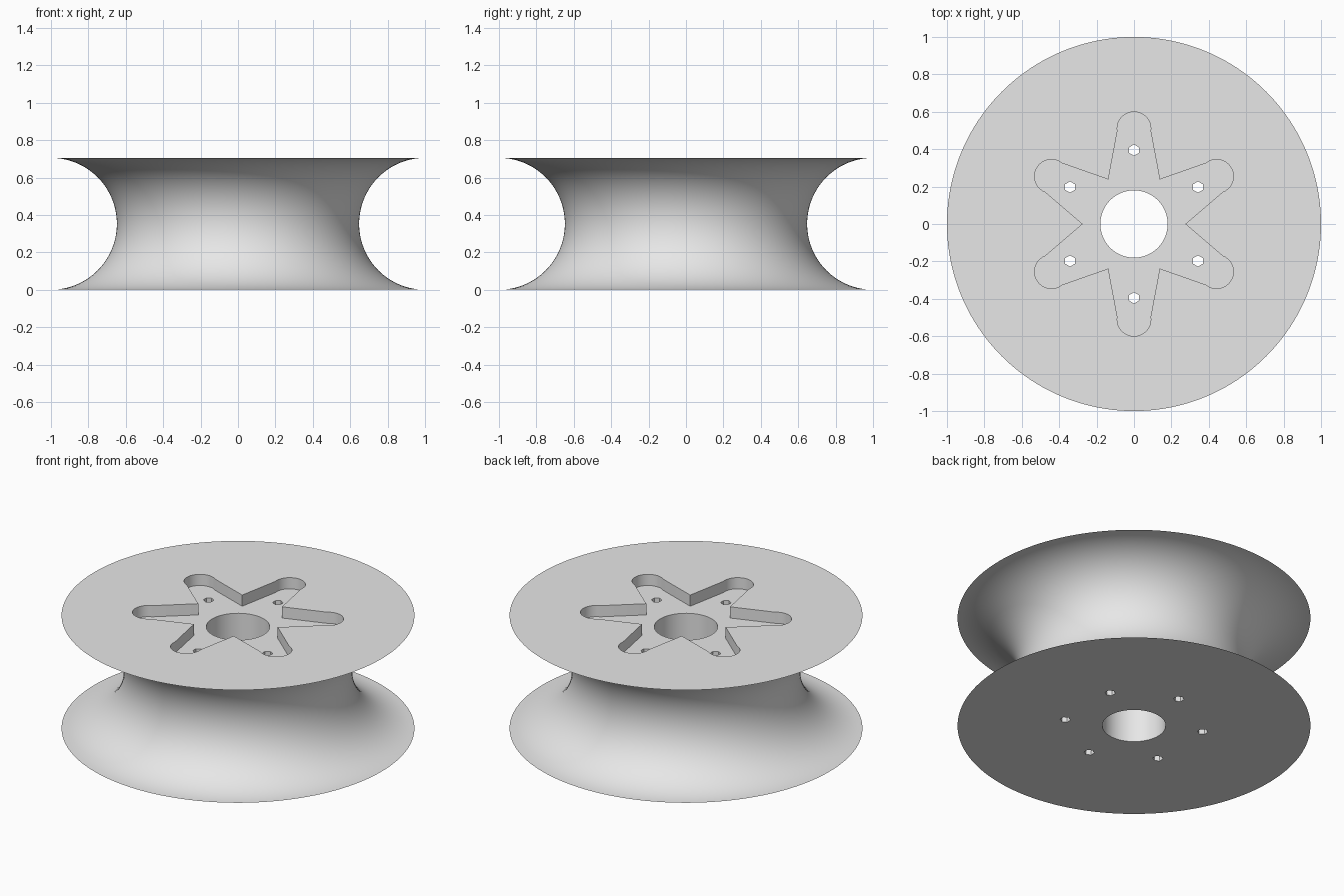
import bpy, bmesh
from math import sin, cos, pi, radians
from mathutils import Matrix

if "Cube" in bpy.data.objects:
    bpy.data.objects.remove(bpy.data.objects["Cube"], do_unlink=True)

HEIGHT = 0.705
FLOOR = HEIGHT - 0.07          # floor of the star recess
GROOVE = HEIGHT / 2            # groove radius
SIDES, STEPS = 160, 40

grey = bpy.data.materials.new("plain grey")
grey.use_nodes = True
grey.diffuse_color = (0.8, 0.8, 0.8, 1)
grey.node_tree.nodes["Principled BSDF"].inputs["Base Color"].default_value = (0.8, 0.8, 0.8, 1)


def make_object(name, bm):
    bmesh.ops.recalc_face_normals(bm, faces=bm.faces)
    mesh = bpy.data.meshes.new(name)
    bm.to_mesh(mesh)
    bm.free()
    mesh.materials.append(grey)
    obj = bpy.data.objects.new(name, mesh)
    bpy.context.collection.objects.link(obj)
    return obj


def prism(name, outline, bottom, top):
    bm = bmesh.new()
    face = bm.faces.new([bm.verts.new((x, y, bottom)) for x, y in outline])
    result = bmesh.ops.extrude_face_region(bm, geom=[face])
    verts = [v for v in result["geom"] if isinstance(v, bmesh.types.BMVert)]
    bmesh.ops.translate(bm, verts=verts, vec=(0, 0, top - bottom))
    return make_object(name, bm)


def circle(radius, sides, x=0, y=0, start=0):
    return [(x + radius * cos(start + 2 * pi * i / sides),
             y + radius * sin(start + 2 * pi * i / sides)) for i in range(sides)]


def cut(target, cutter):
    cutter.hide_render = True
    mod = target.modifiers.new("cut", 'BOOLEAN')
    mod.operation, mod.solver, mod.object = 'DIFFERENCE', 'EXACT', cutter
    bpy.context.view_layer.objects.active = target
    bpy.ops.object.modifier_apply(modifier=mod.name)
    bpy.data.objects.remove(cutter, do_unlink=True)


# Pulley wheel: stacked rings following a half-round groove, capped by flat discs
bm = bmesh.new()
rings = []
for i in range(STEPS + 1):
    a = pi * i / STEPS
    radius, z = 1 - GROOVE * sin(a), GROOVE * (1 - cos(a))
    rings.append([bm.verts.new((x, y, z)) for x, y in circle(radius, SIDES)])
for low, high in zip(rings, rings[1:]):
    for j in range(SIDES):
        k = (j + 1) % SIDES
        bm.faces.new((low[j], low[k], high[k], high[j]))
bm.faces.new(rings[0])
bm.faces.new(rings[-1])
wheel = make_object("grooved_wheel", bm)

# Star recess: six round-ended arms meeting at sharp inner corners
star = []
for arm in range(6):
    turn = Matrix.Rotation(radians(30 + 60 * arm), 2)
    tip = [(0.51 + 0.09 * cos(a), 0.09 * sin(a))
           for a in (radians(-99 + 198 * i / 20) for i in range(21))]
    corner = (0.275 * cos(pi / 6), 0.275 * sin(pi / 6))
    for p in tip + [corner]:
        star.append((turn[0][0] * p[0] + turn[0][1] * p[1],
                     turn[1][0] * p[0] + turn[1][1] * p[1]))
cut(wheel, prism("star_cutter", star, FLOOR, HEIGHT + 0.1))

# Centre bore and six small bolt holes, all the way through
cut(wheel, prism("bore_cutter", circle(0.18, 64), -0.1, HEIGHT + 0.1))
for i in range(6):
    a = radians(30 + 60 * i)
    hole = circle(0.03, 6, 0.395 * cos(a), 0.395 * sin(a), pi / 2)
    cut(wheel, prism("bolt_hole_cutter", hole, -0.1, HEIGHT + 0.1))

# Smooth groove and bore, crisp rims
bpy.ops.object.select_all(action='DESELECT')
wheel.select_set(True)
bpy.context.view_layer.objects.active = wheel
bpy.ops.object.shade_smooth_by_angle(angle=radians(30))
